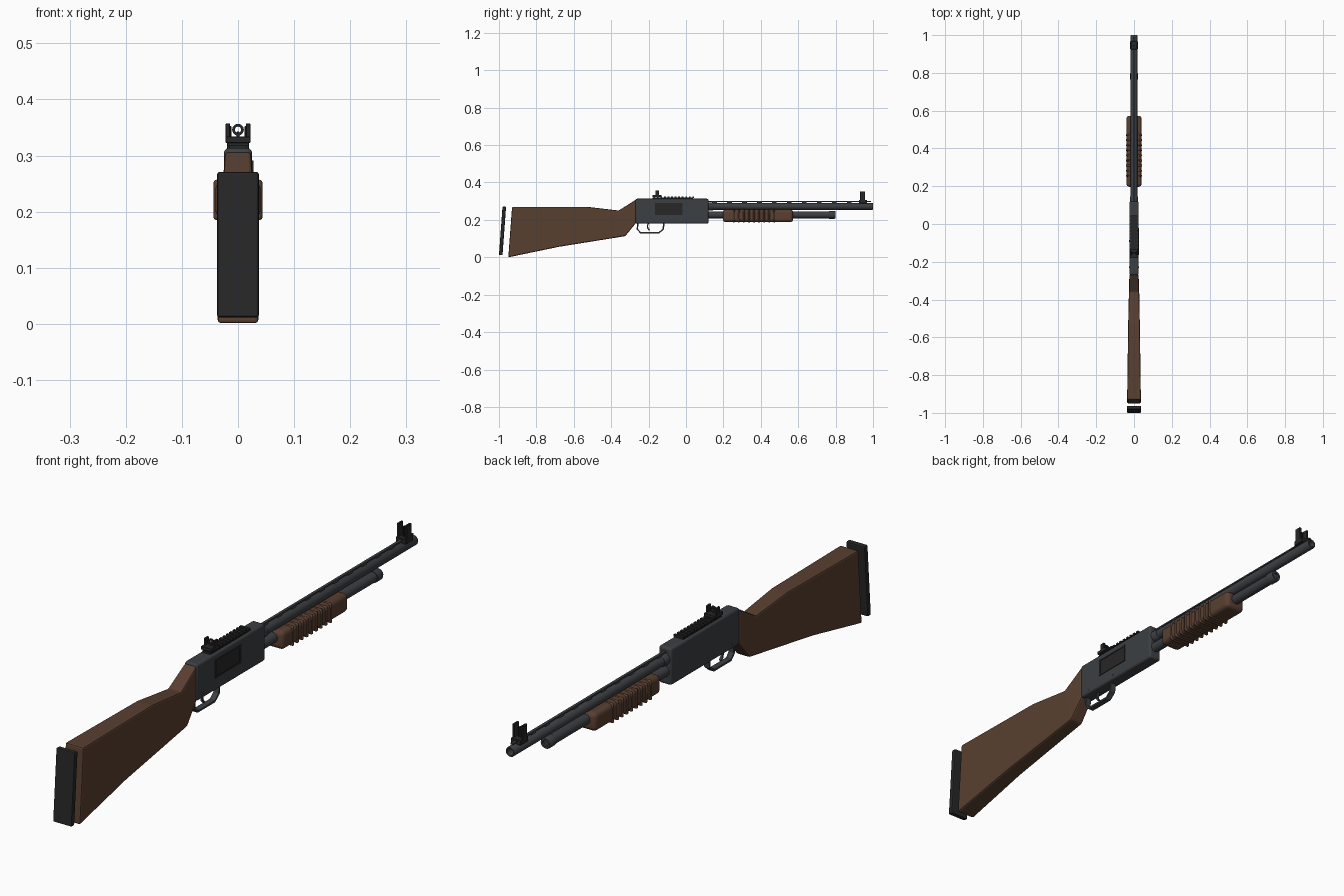
import bpy, bmesh, math
from mathutils import Matrix, Vector

if "Cube" in bpy.data.objects:
    bpy.data.objects.remove(bpy.data.objects["Cube"])


def material(name, r, g, b):
    m = bpy.data.materials.new(name)
    m.diffuse_color = (r, g, b, 1)
    m.use_nodes = True
    m.node_tree.nodes["Principled BSDF"].inputs["Base Color"].default_value = m.diffuse_color
    return m


WOOD = material("wood", 0.10, 0.05, 0.03)
STEEL = material("steel", 0.045, 0.05, 0.056)
BLACK = material("black", 0.02, 0.02, 0.021)


def finish(name, bm, mat, bevel=0, segments=2, smooth=False):
    bmesh.ops.recalc_face_normals(bm, faces=bm.faces)
    me = bpy.data.meshes.new(name)
    bm.to_mesh(me)
    bm.free()
    ob = bpy.data.objects.new(name, me)
    bpy.context.collection.objects.link(ob)
    me.materials.append(mat)
    if bevel:
        mod = ob.modifiers.new("bevel", 'BEVEL')
        mod.width, mod.segments, mod.limit_method = bevel, segments, 'ANGLE'
    if smooth:
        bpy.context.view_layer.objects.active = ob
        ob.select_set(True)
        bpy.ops.object.shade_smooth_by_angle(angle=math.radians(35))
        ob.select_set(False)
    return ob


def add_box(bm, x0, x1, y0, y1, z0, z1):
    mid = Vector((x0 + x1, y0 + y1, z0 + z1)) / 2
    bmesh.ops.create_cube(bm, size=1, matrix=Matrix.Translation(mid)
                          @ Matrix.Diagonal((x1 - x0, y1 - y0, z1 - z0, 1)))


def boxes(name, mat, items, bevel=0, segments=2, smooth=False):
    bm = bmesh.new()
    for b in items:
        add_box(bm, *b)
    return finish(name, bm, mat, bevel, segments, smooth)


def loft(name, mat, rings, bevel=0, segments=2, closed=False, smooth=False):
    """Skin a list of equal-sized point rings, capping or closing the ends."""
    bm = bmesh.new()
    vs = [[bm.verts.new(p) for p in r] for r in rings]
    n = len(vs[0])
    pairs = list(zip(vs, vs[1:])) + ([(vs[-1], vs[0])] if closed else [])
    for a, b in pairs:
        for i in range(n):
            bm.faces.new((a[i], a[(i + 1) % n], b[(i + 1) % n], b[i]))
    if not closed:
        bm.faces.new(vs[0])
        bm.faces.new(vs[-1])
    return finish(name, bm, mat, bevel, segments, smooth)


def lathe(name, mat, profile, z, closed=False, sides=24):
    """Turn (y, radius) points around a y-parallel axis at height z."""
    rings = [[(r * math.cos(2 * math.pi * i / sides), y,
               z + r * math.sin(2 * math.pi * i / sides)) for i in range(sides)]
             for y, r in profile]
    return loft(name, mat, rings, closed=closed, smooth=True)


def strip(name, mat, path, half_w, thick):
    """Flat band of constant thickness along a (y, z) path."""
    rings = []
    for i, p in enumerate(path):
        a, b = Vector(path[max(i - 1, 0)]), Vector(path[min(i + 1, len(path) - 1)])
        d = (b - a).normalized()
        n = Vector((-d.y, d.x)) * thick / 2
        q, s = Vector(p) + n, Vector(p) - n
        rings.append([(-half_w, *q), (half_w, *q), (half_w, *s), (-half_w, *s)])
    return loft(name, mat, rings, bevel=0.0015)


# Stock: sections as top y, top z, bottom y, bottom z, half width
sections = [(-0.93, 0.27, -0.95, 0.0, 0.0365), (-0.53, 0.27, -0.68, 0.056, 0.031),
            (-0.36, 0.25, -0.325, 0.113, 0.027), (-0.268, 0.308, -0.268, 0.182, 0.024)]
loft("stock", WOOD, [[(-w, ty, tz), (w, ty, tz), (w, by, bz), (-w, by, bz)]
                     for ty, tz, by, bz, w in sections], bevel=0.006)

# Butt pad, tilted with the stock's end
loft("butt_pad", BLACK, [[(-0.037, y, z), (0.037, y, z),
                          (0.037, y + 0.019, z - 0.001), (-0.037, y + 0.019, z - 0.001)]
                         for y, z in ((-1.0, 0.012), (-0.981, 0.271))], bevel=0.004)

# Receiver, ejection port frame and bolt, cross pins
boxes("receiver", STEEL, [(-0.025, 0.025, -0.27, 0.12, 0.18, 0.313)], 0.008, 3, True)
boxes("port_frame", BLACK, [(0.02, 0.0275, -0.165, -0.02, 0.225, 0.231),
                            (0.02, 0.0275, -0.165, -0.02, 0.285, 0.291),
                            (0.02, 0.0275, -0.165, -0.158, 0.231, 0.285),
                            (0.02, 0.0275, -0.027, -0.02, 0.231, 0.285)])
boxes("bolt", BLACK, [(0.0, 0.0258, -0.158, -0.027, 0.231, 0.285)])
for i, y in enumerate((-0.23, -0.09)):
    bm = bmesh.new()
    bmesh.ops.create_cone(bm, cap_ends=True, segments=12, radius1=0.004, radius2=0.004,
                          depth=0.052, matrix=Matrix.Translation((0, y, 0.197))
                          @ Matrix.Rotation(math.pi / 2, 4, 'Y'))
    finish(f"cross_pin_{i}", bm, STEEL)

# Barrel with open bore, collar, magazine tube and cap
lathe("barrel", STEEL, [(0.1, 0.018), (0.997, 0.018), (1.0, 0.0165), (1.0, 0.0125),
                        (0.8, 0.0125), (0.1, 0.0125)], 0.272, closed=True)
lathe("barrel_collar", STEEL, [(0.11, 0.021), (0.143, 0.021), (0.147, 0.019)], 0.272)
lathe("magazine_tube", STEEL, [(0.11, 0.0185), (0.78, 0.0185)], 0.227)
lathe("magazine_cap", STEEL, [(0.765, 0.021), (0.795, 0.021), (0.8, 0.018),
                              (0.8, 0.011), (0.794, 0.010)], 0.227)

# Ventilated rib
rib = [(-0.005, 0.005, 0.12, 0.99, 0.295, 0.3)]
rib += [(-0.004, 0.004, 0.14 + 0.08 * i, 0.165 + 0.08 * i, 0.284, 0.296) for i in range(11)]
boxes("barrel_rib", STEEL, rib)

# Pump fore-end with grip ribs
boxes("fore_end", WOOD, [(-0.0405, 0.0405, 0.197, 0.573, 0.188, 0.255)], 0.016, 4, True)
for i in range(9):
    y = 0.25 + 0.027 * i
    boxes(f"fore_end_rib_{i}", WOOD, [(-0.0435, 0.0435, y, y + 0.011, 0.185, 0.257)],
          0.017, 4, True)

# Trigger and its guard
strip("trigger_guard", STEEL, [(-0.258, 0.185), (-0.26, 0.15), (-0.243, 0.131),
                               (-0.145, 0.131), (-0.122, 0.15), (-0.118, 0.185)], 0.011, 0.008)
strip("trigger", STEEL, [(-0.2, 0.185), (-0.206, 0.168), (-0.204, 0.155), (-0.195, 0.144)],
      0.005, 0.007)

# Top rail with teeth
rail = [(-0.016, 0.016, -0.18, 0.037, 0.308, 0.319)]
rail += [(-0.019, 0.019, -0.175 + 0.019 * i, -0.165 + 0.019 * i, 0.317, 0.325)
         for i in range(12)]
boxes("top_rail", BLACK, rail)

# Rear sight: base, wings and ring aperture
rear = [(-0.022, 0.022, -0.18, -0.132, 0.322, 0.334),
        (-0.003, 0.003, -0.158, -0.15, 0.33, 0.338)]
rear += [(s * 0.018 - 0.004, s * 0.018 + 0.004, -0.164, -0.144, 0.33, 0.357) for s in (-1, 1)]
boxes("rear_sight", BLACK, rear, 0.001, 1)
lathe("rear_aperture", BLACK, [(-0.158, 0.0105), (-0.15, 0.0105), (-0.15, 0.0055),
                               (-0.158, 0.0055)], 0.346, closed=True, sides=20)

# Front sight: base, wings and centre post
front = [(-0.02, 0.02, 0.925, 0.968, 0.288, 0.306),
         (-0.0025, 0.0025, 0.94, 0.948, 0.3, 0.343)]
front += [(s * 0.016 - 0.004, s * 0.016 + 0.004, 0.931, 0.957, 0.3, 0.353) for s in (-1, 1)]
boxes("front_sight", BLACK, front, 0.001, 1)
